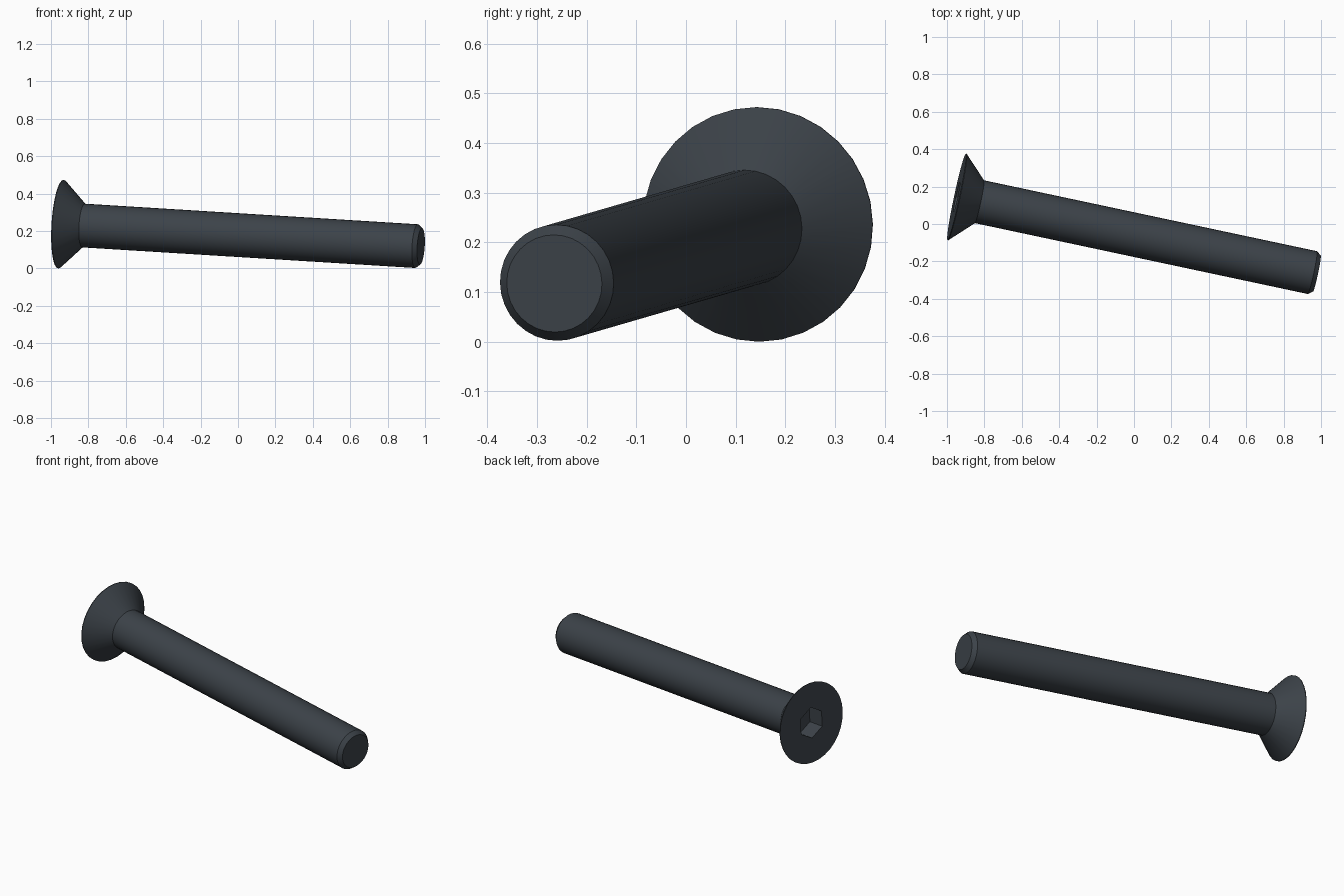
import bpy, bmesh, math
from mathutils import Matrix, Vector

cube = bpy.data.objects.get("Cube")
if cube:
    bpy.data.objects.remove(cube, do_unlink=True)

SIDES = 32
HEAD = Vector((-0.948, 0.145, 0.237))
TIP = Vector((0.978, -0.265, 0.118))
LENGTH = (TIP - HEAD).length
HEX_RADIUS, HEX_DEPTH = 0.091, 0.1

# Dark steel material
steel = bpy.data.materials.new("dark steel")
steel.use_nodes = True
colour = (0.045, 0.055, 0.066, 1)
steel.diffuse_color = colour
bsdf = steel.node_tree.nodes["Principled BSDF"]
bsdf.inputs["Base Color"].default_value = colour
bsdf.inputs["Roughness"].default_value = 0.5

bm = bmesh.new()


def ring(radius, z, sides=SIDES):
    """Closed loop of vertices around the screw axis, first corner upward."""
    turn = 2 * math.pi / sides
    return [bm.verts.new((radius * math.sin(i * turn), radius * math.cos(i * turn), z))
            for i in range(sides)]


def skin(a, b):
    """Quad band between two matching rings."""
    for i in range(len(a)):
        j = (i + 1) % len(a)
        bm.faces.new((a[i], a[j], b[j], b[i]))


def loop_edges(loop):
    return [bm.edges.get((v, loop[(i + 1) % len(loop)])) for i, v in enumerate(loop)]


# Countersunk head, shank and chamfered tip, running along local z
profile = [(0.2365, 0), (0.2365, 0.004), (0.117, 0.125),
           (0.117, LENGTH - 0.024), (0.098, LENGTH)]
rings = [ring(r, z) for r, z in profile]
for a, b in zip(rings, rings[1:]):
    skin(a, b)
bm.faces.new(rings[-1])

# Hexagonal socket sunk into the head
rim = ring(HEX_RADIUS, 0, 6)
floor = ring(HEX_RADIUS, HEX_DEPTH, 6)
skin(rim, floor)
bm.faces.new(floor)

# Flat head face around the socket
bmesh.ops.triangle_fill(bm, use_beauty=True, normal=(0, 0, -1),
                        edges=loop_edges(rings[0]) + loop_edges(rim))
bmesh.ops.recalc_face_normals(bm, faces=bm.faces)

mesh = bpy.data.meshes.new("countersunk_screw")
bm.to_mesh(mesh)
bm.free()
mesh.materials.append(steel)
screw = bpy.data.objects.new("countersunk_screw", mesh)
bpy.context.collection.objects.link(screw)

# Lay the screw on the ground, resting on its head rim and tip
axis = (TIP - HEAD).normalized()
side = Vector((0, 0, 1)).cross(axis).normalized()
up = axis.cross(side)
mesh.transform(Matrix.Translation(HEAD) @ Matrix((side, up, axis)).transposed().to_4x4())
lowest = min(v.co.z for v in mesh.vertices)
mesh.transform(Matrix.Translation((0, 0, -lowest)))

bpy.ops.object.select_all(action='DESELECT')
screw.select_set(True)
bpy.context.view_layer.objects.active = screw
bpy.ops.object.shade_smooth_by_angle(angle=math.radians(30))
